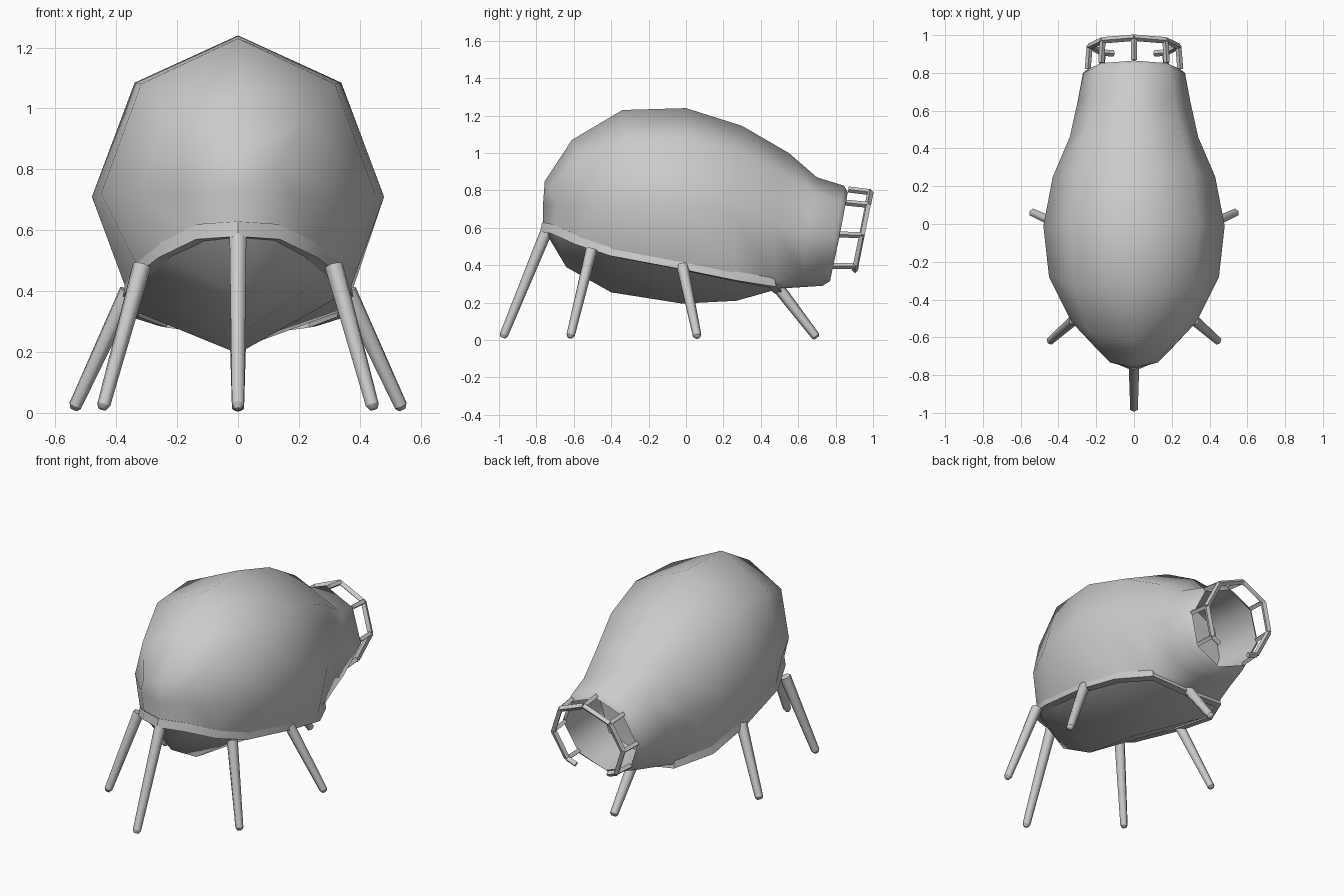
import bpy, bmesh, math
from mathutils import Vector

if "Cube" in bpy.data.objects:
    bpy.data.objects.remove(bpy.data.objects["Cube"])

gray = bpy.data.materials.new("plain_gray")
gray.use_nodes = True
gray.diffuse_color = (0.6, 0.6, 0.6, 1)
gray.node_tree.nodes["Principled BSDF"].inputs["Base Color"].default_value = (0.6, 0.6, 0.6, 1)


def finish(name, bm, angle):
    """Turn a bmesh into a shaded object."""
    bmesh.ops.remove_doubles(bm, verts=bm.verts, dist=0.0001)
    loose = [v for v in bm.verts if not v.link_faces]
    bmesh.ops.delete(bm, geom=loose, context="VERTS")
    bmesh.ops.recalc_face_normals(bm, faces=bm.faces)
    mesh = bpy.data.meshes.new(name)
    bm.to_mesh(mesh)
    bm.free()
    mesh.materials.append(gray)
    obj = bpy.data.objects.new(name, mesh)
    bpy.context.collection.objects.link(obj)
    bpy.ops.object.select_all(action="DESELECT")
    bpy.context.view_layer.objects.active = obj
    obj.select_set(True)
    bpy.ops.object.shade_smooth_by_angle(angle=math.radians(angle))
    return obj


def add_bar(bm, a, b, r1, r2, sides):
    """Tapered bar from a to b."""
    a, b = Vector(a), Vector(b)
    d = b - a
    res = bmesh.ops.create_cone(bm, cap_ends=True, segments=sides,
                                radius1=r1, radius2=r2, depth=d.length)
    turn = d.to_track_quat("Z", "Y").to_matrix()
    for v in res["verts"]:
        v.co = turn @ v.co + (a + b) / 2


# Body sections: top (y, z), side (x, y, z), lower corner (x, y, z), bottom (y, z)
sections = [
    ((-.755, .85), (.18, -.68, .72), (.13, -.71, .59), (-.765, .60)),
    ((-.61, 1.07), (.33, -.52, .72), (.25, -.58, .53), (-.64, .39)),
    ((-.34, 1.23), (.45, -.28, .72), (.325, -.40, .47), (-.40, .255)),
    ((0, 1.24), (.48, -.01, .71), (.365, -.03, .40), (-.02, .195)),
    ((.3, 1.145), (.43, .25, .68), (.355, .26, .34), (.27, .21)),
    ((.55, 1.0), (.34, .46, .62), (.25, .47, .305), (.5, .275)),
    ((.70, .87), (.30, .64, .58), (.21, .63, .335), (.62, .283)),
    ((.845, .825), (.27, .80, .56), (.185, .755, .36), (.73, .29)),
    # Rim of the opening and the inside of the neck
    ((.865, .79), (.245, .82, .55), (.175, .785, .385), (.77, .315)),
    ((.55, .80), (.23, .5, .58), (.17, .5, .40), (.5, .34)),
]


def ring(section):
    top, side, low, bottom = section
    t, s = Vector((0, *top)), Vector(side)
    k = math.sqrt(0.5)
    up = Vector((s.x * k, s.y + k * (t.y - s.y), s.z + k * (t.z - s.z)))
    half = [up, s, Vector(low)]
    mirrored = [Vector((-p.x, p.y, p.z)) for p in reversed(half)]
    return [t] + half + [Vector((0, *bottom))] + mirrored


rings = [ring(s) for s in sections]
belly_end = 5      # the belly lies under the first sections only


def hull(name, want_belly):
    bm = bmesh.new()
    grid = [[bm.verts.new(p) for p in r] for r in rings]
    for i in range(len(grid) - 1):
        for j in range(8):
            is_belly = i < belly_end and j in (3, 4)
            if is_belly == want_belly:
                k = (j + 1) % 8
                bm.faces.new((grid[i][j], grid[i][k], grid[i + 1][k], grid[i + 1][j]))
    if not want_belly:
        # Nose and the end wall inside the neck
        nose, wall = bm.verts.new((0, -.765, .72)), bm.verts.new((0, .5, .58))
        for pole, row in ((nose, grid[0]), (wall, grid[-1])):
            for j in range(8):
                bm.faces.new((pole, row[j], row[(j + 1) % 8]))
    finish(name, bm, 65)


hull("body_shell", False)
hull("belly", True)

# Belt around the joint of shell and belly: a flat band swept along the edge
right = [rings[i][3] for i in range(belly_end + 1)]
left = [rings[i][5] for i in range(belly_end + 1)]
path = [rings[0][4]] + right + [rings[belly_end][4]] + left[::-1]
centre = sum(path, Vector()) / len(path)
bm = bmesh.new()
loops = []
for n, p in enumerate(path):
    along = (path[(n + 1) % len(path)] - path[n - 1]).normalized()
    out = along.cross(Vector((0, 0, 1))).normalized()
    if out.dot(p - centre) < 0:
        out.negate()
    up = Vector((0, 0, 1))
    loops.append([bm.verts.new(p + out * a + up * b) for a, b in
                  ((.005, .03), (.014, -.02), (-.03, -.025), (-.03, .02))])
for n, a in enumerate(loops):
    b = loops[(n + 1) % len(loops)]
    for j in range(4):
        k = (j + 1) % 4
        bm.faces.new((a[j], a[k], b[k], b[j]))
finish("belt", bm, 40)

# Six splayed legs with short tapered feet
legs = {
    "front_leg": ((0, -.745, .585), (0, -.98, .012)),
    "back_leg": ((0, .49, .285), (0, .70, .012)),
}
for label, sign in (("left", 1), ("right", -1)):
    legs[label + "_front_leg"] = ((sign * .315, -.505, .485), (sign * .445, -.62, .012))
    legs[label + "_middle_leg"] = ((sign * .36, -.02, .40), (sign * .54, .062, .012))
for name, (hip, foot) in legs.items():
    bm = bmesh.new()
    hip, foot = Vector(hip), Vector(foot)
    ankle = foot.lerp(hip, 0.03)
    add_bar(bm, hip, ankle, .032, .023, 6)
    add_bar(bm, ankle, foot, .023, .014, 6)
    finish(name, bm, 65)

# Open cage behind the neck: posts at the corners and a hoop open at the bottom
slant = Vector((0, .2, 1)).normalized()
neck_mid, hoop_mid = Vector((0, .82, .565)), Vector((0, .94, .56))


def cage_point(mid, radius, step):
    a = step * math.pi / 4
    return mid + Vector((radius * math.sin(a), 0, 0)) + slant * (radius * math.cos(a))


bm = bmesh.new()
steps = range(-3, 4)
hoop = [cage_point(hoop_mid, .235, s) for s in steps]
for s, p in zip(steps, hoop):
    add_bar(bm, cage_point(neck_mid, .245, s), p, .016, .016, 4)
foot_mid = cage_point(hoop_mid, .235, 4)
hoop = [hoop[0].lerp(foot_mid, .35)] + hoop + [hoop[-1].lerp(foot_mid, .35)]
for a, b in zip(hoop, hoop[1:]):
    add_bar(bm, a, b, .017, .017, 4)
finish("rear_cage", bm, 30)
